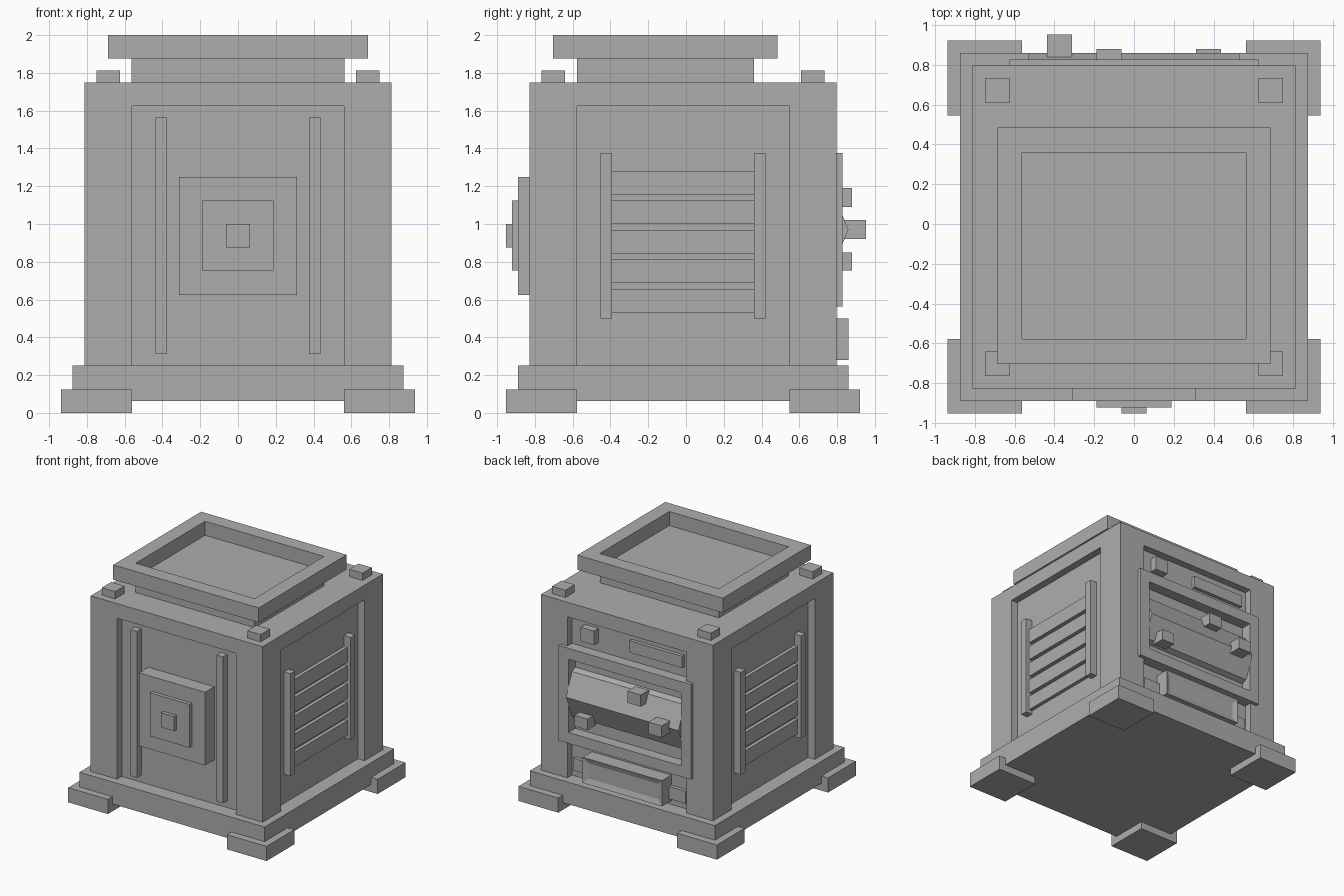
import bpy, bmesh, math
from mathutils import Vector

if "Cube" in bpy.data.objects:
    bpy.data.objects.remove(bpy.data.objects["Cube"])

mat = bpy.data.materials.new("plain grey")
mat.diffuse_color = (0.42, 0.42, 0.42, 1)
mat.use_nodes = True
mat.node_tree.nodes["Principled BSDF"].inputs["Base Color"].default_value = mat.diffuse_color

CY = -0.0156      # the body centre sits slightly forward of the origin
BACK = CY + 0.75  # y of the recessed back wall
FRONT = CY - 0.75


def finish(name, bm):
    bmesh.ops.recalc_face_normals(bm, faces=bm.faces)
    me = bpy.data.meshes.new(name)
    bm.to_mesh(me)
    bm.free()
    me.materials.append(mat)
    ob = bpy.data.objects.new(name, me)
    bpy.context.collection.objects.link(ob)
    return ob


def add_box(bm, x, y, z):
    r = bmesh.ops.create_cube(bm, size=1)
    for v in r["verts"]:
        v.co = Vector([a + (b - a) * (c + 0.5) for (a, b), c in zip((x, y, z), v.co)])


def boxes(name, *parts):
    bm = bmesh.new()
    for p in parts:
        add_box(bm, *p)
    return finish(name, bm)


def span(c, h):
    return (c - h, c + h)


def corners(name, inner, outer, z):
    """Four equal blocks, one at each corner of the body."""
    parts = []
    for sx in (-1, 1):
        for sy in (-1, 1):
            parts.append((sorted((sx * inner, sx * outer)),
                          sorted((CY + sy * inner, CY + sy * outer)), z))
    return boxes(name, *parts)


def ring(name, ax, ay, bx, by, cz, extrude, plane):
    """Rectangular frame of four bars: outer half sizes ax, ay; inner bx, by."""
    rects = [(span(0, ax), (by, ay)), (span(0, ax), (-ay, -by)),
             ((-ax, -bx), span(0, by)), ((bx, ax), span(0, by))]
    parts = []
    for u, v in rects:
        w = (v[0] + cz, v[1] + cz)
        parts.append((u, w, extrude) if plane == "xy" else (u, extrude, w))
    return boxes(name, *parts)


# Base and feet
boxes("base", (span(0, 0.875), span(CY, 0.875), (0.0625, 0.25)))
corners("feet", 0.5625, 0.9375, (0, 0.125))

# Body: recessed core, corner posts and top slab
boxes("core", (span(0, 0.75), span(CY, 0.75), (0.25, 1.63)))
corners("corner_posts", 0.5625, 0.8125, (0.25, 1.625))
boxes("top_slab", (span(0, 0.8125), span(CY, 0.8125), (1.625, 1.75)))
corners("top_bolts", 0.625, 0.75, (1.75, 1.8125))

# Neck and tray-like rim on top
LY = -0.109
boxes("neck", (span(0, 0.5625), span(LY, 0.469), (1.75, 1.88)))
ring("top_rim", 0.6875, 0.594, 0.5625, 0.469, LY, (1.875, 2.0), "xy")

# Front: two upright bars and a stepped plate
boxes("front_bars", *[(span(s * 0.406, 0.031), (FRONT - 0.0625, FRONT), (0.3125, 1.5625))
                      for s in (-1, 1)])
boxes("front_plate",
      (span(0, 0.3125), (-0.89, FRONT), (0.625, 1.25)),
      (span(0, 0.1875), (-0.922, -0.88), (0.755, 1.125)),
      (span(0, 0.0625), (-0.953, -0.91), (0.875, 1.0)))

# Both sides: vent with two rails and five slats
for side, s in (("right", 1), ("left", -1)):
    rail_x = sorted((s * 0.75, s * 0.8125))
    slat_x = sorted((s * 0.75, s * 0.781))
    boxes(side + "_vent_rails", *[(rail_x, span(CY + k * 0.406, 0.031), (0.5, 1.375))
                                  for k in (-1, 1)])
    boxes(side + "_vent_slats", *[(slat_x, span(CY, 0.375),
                                   (0.531 + i * 0.15625, 0.656 + i * 0.15625))
                                  for i in range(5)])

# Back: frame around an eight-sided roller
ring("back_frame", 0.625, 0.406, 0.531, 0.3125, 0.97, (BACK, 0.828), "xz")
bm = bmesh.new()
R = 0.27
prof = [bm.verts.new((-0.531, 0.86 - R + R * math.cos(a), 0.97 + R * math.sin(a)))
        for a in [i * math.pi / 4 for i in range(8)]]
face = bm.faces.new(prof)
ext = bmesh.ops.extrude_face_region(bm, geom=[face])
bmesh.ops.translate(bm, vec=(1.062, 0, 0),
                    verts=[g for g in ext["geom"] if isinstance(g, bmesh.types.BMVert)])
# keep the starting cap so the solid stays closed
if not any(all(v.co.x < 0 for v in f.verts) for f in bm.faces):
    bm.faces.new(prof)
finish("roller", bm)

# Pegs on the roller
boxes("roller_pegs",
      ((0.3125, 0.4375), (0.77, 0.88), (0.755, 0.85)),
      ((-0.1875, -0.0625), (0.77, 0.88), (1.09, 1.19)),
      ((-0.4375, -0.3125), (0.84, 0.953), (0.92, 1.02)))

# Back: small block, name-free plate, lower rail and drawer
boxes("back_block", ((0.3125, 0.4375), (BACK, 0.797), (1.45, 1.57)))
boxes("back_plate", ((-0.5, 0.0), (BACK, BACK + 0.031), (1.46, 1.56)))
boxes("lower_rail", ((-0.53, 0.53), (BACK, BACK + 0.031), (0.31, 0.415)))
bm = bmesh.new()
add_box(bm, (-0.375, 0.375), (BACK, 0.86), (0.281, 0.5))
bmesh.ops.recalc_face_normals(bm, faces=bm.faces)
front = [f for f in bm.faces if f.normal.y > 0.9]
bmesh.ops.inset_region(bm, faces=front, thickness=0.0625, depth=0)
bmesh.ops.translate(bm, vec=(0, -0.015, 0), verts=list(front[0].verts))
finish("drawer", bm)
